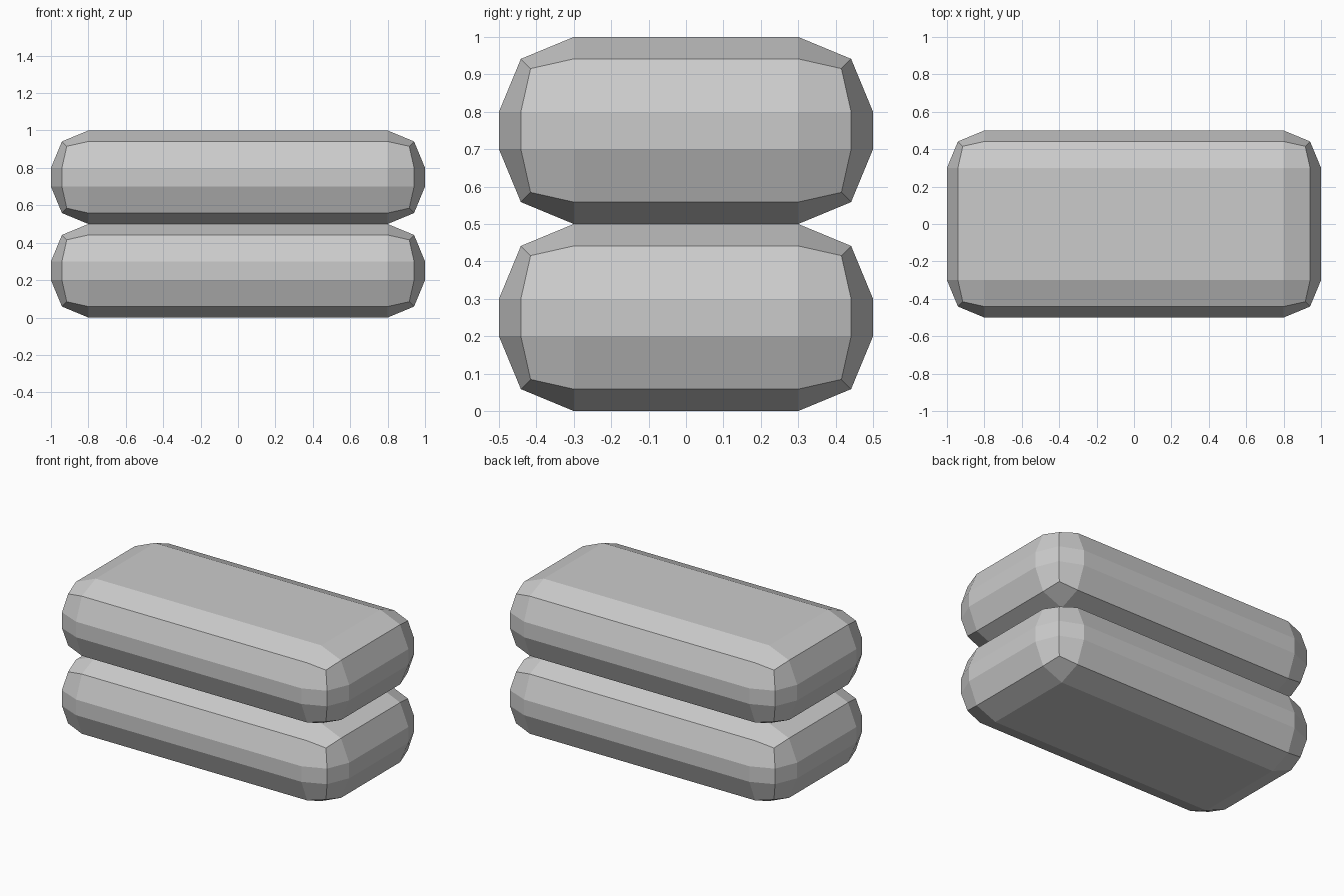
import bpy
import bmesh

if "Cube" in bpy.data.objects:
    bpy.data.objects.remove(bpy.data.objects["Cube"])


def cushion(name, z):
    # Rounded slab: a box with every edge bevelled in two flat steps
    bm = bmesh.new()
    bmesh.ops.create_cube(bm, size=1)
    bmesh.ops.scale(bm, vec=(2, 1, 0.5), verts=bm.verts)
    bmesh.ops.bevel(bm, geom=bm.edges[:], offset=0.2, offset_type='OFFSET',
                    segments=2, profile=0.5, affect='EDGES')
    mesh = bpy.data.meshes.new(name)
    bm.to_mesh(mesh)
    bm.free()
    obj = bpy.data.objects.new(name, mesh)
    obj.location.z = z
    bpy.context.collection.objects.link(obj)


# Two identical slabs stacked
cushion("lower_slab", 0.25)
cushion("upper_slab", 0.75)
